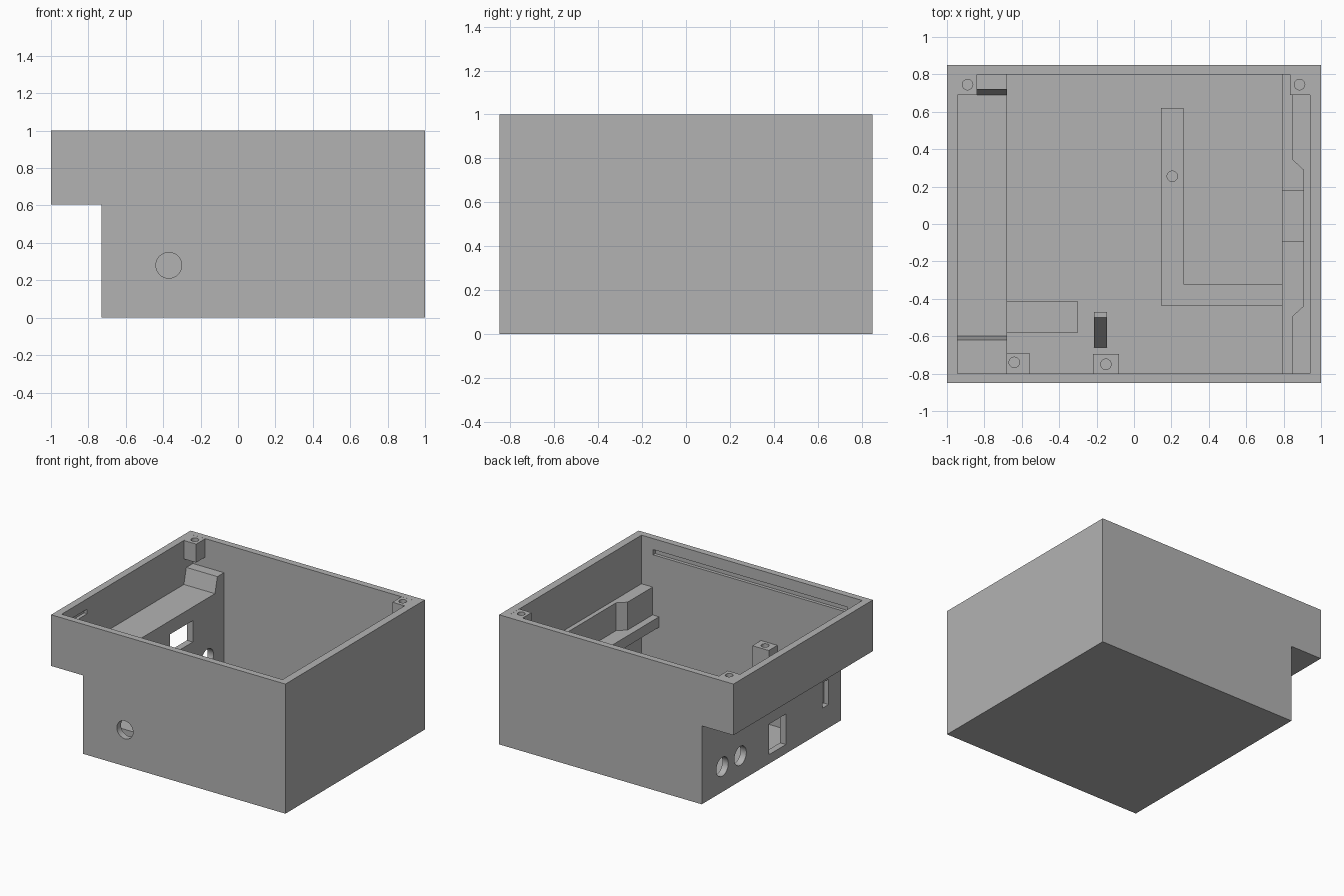
import bpy, bmesh, math
from mathutils import Vector

old = bpy.data.objects.get("Cube")
if old:
    bpy.data.objects.remove(old, do_unlink=True)

grey = bpy.data.materials.new("plain grey")
grey.use_nodes = True
colour = (0.45, 0.45, 0.45, 1)
grey.diffuse_color = colour
grey.node_tree.nodes["Principled BSDF"].inputs["Base Color"].default_value = colour


def prism(name, axis, points, lo, hi):
    """Extrude a flat outline along an axis; the outline uses the other two axes in order."""
    bm = bmesh.new()
    verts = []
    for p in points:
        co = list(p)
        co.insert("xyz".index(axis), lo)
        verts.append(bm.verts.new(co))
    face = bm.faces.new(verts)
    shift = Vector([hi - lo if a == axis else 0 for a in "xyz"])
    new = bmesh.ops.extrude_face_region(bm, geom=[face])["geom"]
    bmesh.ops.translate(bm, vec=shift, verts=[v for v in new if isinstance(v, bmesh.types.BMVert)])
    bmesh.ops.recalc_face_normals(bm, faces=bm.faces)
    mesh = bpy.data.meshes.new(name)
    bm.to_mesh(mesh)
    bm.free()
    mesh.materials.append(grey)
    obj = bpy.data.objects.new(name, mesh)
    bpy.context.collection.objects.link(obj)
    return obj


def box(name, x, y, z):
    return prism(name, "z", [(x[0], y[0]), (x[1], y[0]), (x[1], y[1]), (x[0], y[1])], *z)


def rod(name, axis, centre, radius, lo, hi, sides=32):
    ring = [(centre[0] + radius * math.cos(math.tau * i / sides),
             centre[1] + radius * math.sin(math.tau * i / sides)) for i in range(sides)]
    return prism(name, axis, ring, lo, hi)


def cut(obj, *cutters):
    for cutter in cutters:
        cutter.hide_render = True
        mod = obj.modifiers.new("cut", "BOOLEAN")
        mod.operation, mod.solver, mod.object = "DIFFERENCE", "EXACT", cutter
        bpy.context.view_layer.objects.active = obj
        bpy.ops.object.modifier_apply(modifier=mod.name)
        bpy.data.objects.remove(cutter, do_unlink=True)


def smooth(obj):
    bpy.ops.object.select_all(action="DESELECT")
    obj.select_set(True)
    bpy.context.view_layer.objects.active = obj
    bpy.ops.object.shade_smooth_by_angle(angle=math.radians(30))


# Open-topped case with an overhang on one side
case = prism("case", "y", [(-0.73, 0), (1, 0), (1, 1), (-1, 1), (-1, 0.605), (-0.73, 0.605)],
             -0.85, 0.85)
cut(case,
    prism("cavity", "y", [(-0.68, 0.05), (0.94, 0.05), (0.94, 1.1), (-0.945, 1.1),
                          (-0.945, 0.66), (-0.68, 0.66)], -0.8, 0.8))

# Openings in the side wall and front wall, and the lid grooves
side = (-0.78, -0.63)
cut(case,
    rod("jack_hole_a", "x", (0.6, 0.195), 0.073, *side),
    rod("jack_hole_b", "x", (0.38, 0.195), 0.073, *side),
    box("socket_window", side, (-0.175, 0.03), (0.07, 0.305)),
    box("upper_window", side, (0.14, 0.42), (0.39, 0.555)),
    box("side_slot", side, (-0.695, -0.62), (0.18, 0.375)),
    rod("front_hole", "y", (-0.37, 0.28), 0.069, -0.9, -0.75),
    box("front_groove", (-0.82, 0.84), (-0.825, -0.78), (0.875, 0.915)),
    box("side_groove", (-0.97, -0.92), (-0.74, -0.49), (0.885, 0.92)))
smooth(case)

# Raised sloping ends on the overhang floor
for name, foot, top, end in (("back_step", 0.69, 0.72, 0.81), ("front_step", -0.6, -0.62, -0.81)):
    prism(name, "x", [(foot, 0.65), (foot, 0.66), (top, 0.78), (end, 0.78), (end, 0.65)],
          -0.955, -0.68)

# Screw posts: corner blocks under the rim, and two board posts at the front
posts = (
    ("back_right_post", (-0.955, -0.84), (0.69, 0.81), (0.857, 0.9995), (-0.89, 0.745)),
    ("back_left_post", (0.835, 0.95), (0.69, 0.81), (0.857, 0.9995), (0.885, 0.745)),
    ("front_right_post", (-0.69, -0.56), (-0.81, -0.69), (0.04, 0.46), (-0.64, -0.74)),
    ("front_middle_post", (-0.22, -0.08), (-0.81, -0.695), (0.04, 0.46), (-0.15, -0.75)),
)
for name, x, y, z, hole in posts:
    post = box(name, x, y, z)
    cut(post, rod("screw_hole", "z", hole, 0.028, z[1] - 0.1, z[1] + 0.1, 24))
    smooth(post)

# Long shelf on the left wall, with a lowered middle, and the stepped rail above it
shelf = box("shelf", (0.79, 0.95), (-0.81, 0.81), (0.33, 0.41))
cut(shelf, box("shelf_notch", (0.7, 0.905), (-0.09, 0.18), (0.37, 0.5)))
prism("rail", "z", [(0.95, -0.81), (0.845, -0.81), (0.845, -0.495), (0.905, -0.44),
                    (0.905, 0.29), (0.845, 0.345), (0.845, 0.81), (0.95, 0.81)], 0.4, 0.625)

# L-shaped floor rib with a screw hole
rib = prism("floor_rib", "z", [(0.145, 0.62), (0.145, -0.435), (0.95, -0.435), (0.95, -0.32),
                               (0.265, -0.32), (0.265, 0.62)], 0.04, 0.16)
cut(rib, rod("rib_hole", "z", (0.205, 0.255), 0.028, 0.07, 0.3, 24))
smooth(rib)

# Floor block beside the side wall, and the small leaning bracket
box("floor_block", (-0.69, -0.3), (-0.58, -0.415), (0.04, 0.13))
prism("bracket", "x", [(-0.66, 0.04), (-0.63, 0.04), (-0.47, 0.27), (-0.47, 0.3), (-0.5, 0.3),
                       (-0.66, 0.08)], -0.215, -0.145)
